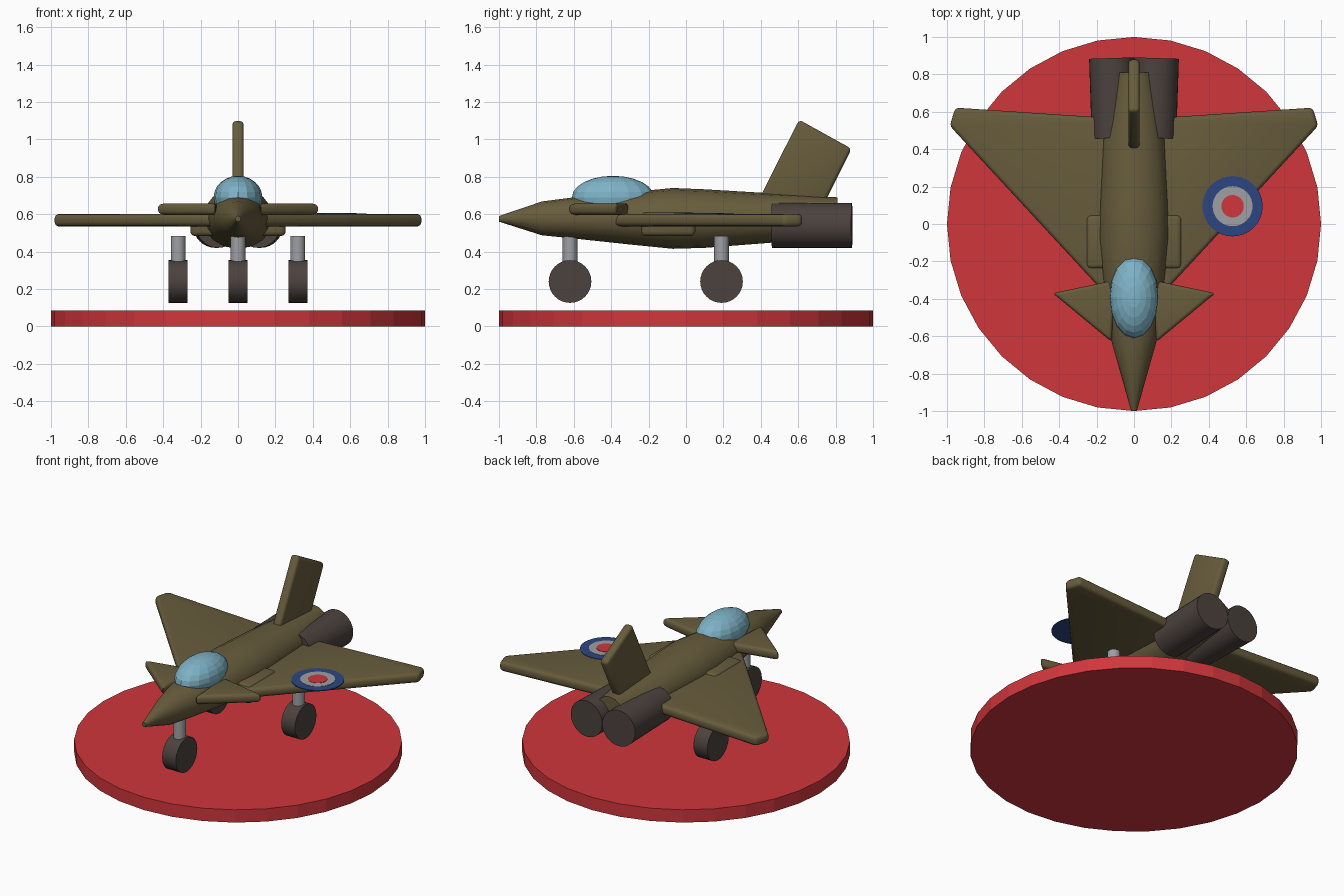
import bpy, bmesh, math
from mathutils import Matrix, Vector

default_cube = bpy.data.objects.get("Cube")
if default_cube:
    bpy.data.objects.remove(default_cube)


def material(name, r, g, b):
    """Flat colour, given as 0-255 screen values and stored linear."""
    lin = [((c / 255 + 0.055) / 1.055) ** 2.4 for c in (r, g, b)] + [1]
    m = bpy.data.materials.new(name)
    m.use_nodes = True
    m.diffuse_color = lin
    m.node_tree.nodes["Principled BSDF"].inputs["Base Color"].default_value = lin
    return m


RED = material("red", 208, 54, 60)
OLIVE = material("olive", 103, 92, 60)
DARK = material("dark brown", 76, 66, 62)
GREY = material("grey", 158, 160, 164)
BLUE = material("blue", 44, 70, 130)
GLASS = material("canopy blue", 126, 178, 198)


def finish(name, bm, mat, smooth=None):
    bmesh.ops.recalc_face_normals(bm, faces=bm.faces[:])
    mesh = bpy.data.meshes.new(name)
    bm.to_mesh(mesh)
    bm.free()
    mesh.materials.append(mat)
    ob = bpy.data.objects.new(name, mesh)
    bpy.context.collection.objects.link(ob)
    if smooth:
        bpy.ops.object.select_all(action="DESELECT")
        ob.select_set(True)
        bpy.context.view_layer.objects.active = ob
        bpy.ops.object.shade_smooth_by_angle(angle=math.radians(smooth))
    return ob


def cylinder(name, start, end, radius, mat, sides=32, smooth=30):
    a, b = Vector(start), Vector(end)
    turn = (b - a).to_track_quat("Z", "Y").to_matrix().to_4x4()
    bm = bmesh.new()
    bmesh.ops.create_cone(bm, cap_ends=True, segments=sides, radius1=radius,
                          radius2=radius, depth=(b - a).length,
                          matrix=Matrix.Translation((a + b) / 2) @ turn)
    return finish(name, bm, mat, smooth)


def slab(name, outline, offset, bevel, mat):
    """Extrude a 3D outline by offset and round its edges."""
    bm = bmesh.new()
    face = bm.faces.new([bm.verts.new(p) for p in outline])
    moved = bmesh.ops.extrude_face_region(bm, geom=[face])["geom"]
    bmesh.ops.translate(bm, vec=offset,
                        verts=[v for v in moved if isinstance(v, bmesh.types.BMVert)])
    if not any(f == face for f in bm.faces):
        bm.faces.new(bm.verts[:len(outline)])
    bmesh.ops.recalc_face_normals(bm, faces=bm.faces[:])
    bmesh.ops.bevel(bm, geom=bm.edges[:], offset=bevel, segments=3,
                    profile=0.5, affect="EDGES", clamp_overlap=True)
    return finish(name, bm, mat, 35)


# Display base
cylinder("base", (0, 0, 0), (0, 0, 0.086), 1, RED, smooth=None)

# Fuselage: elliptical sections of (y, half width, bottom, top)
sections = [(-1, 0.015, 0.56, 0.59), (-0.77, 0.08, 0.487, 0.668),
            (-0.6, 0.128, 0.47, 0.69), (-0.3, 0.167, 0.438, 0.718),
            (-0.07, 0.19, 0.415, 0.74), (0.1, 0.185, 0.42, 0.733),
            (0.45, 0.167, 0.447, 0.712), (0.81, 0.1, 0.49, 0.69)]
SIDES = 16
bm = bmesh.new()
rings = []
for y, w, low, high in sections:
    angles = [2 * math.pi * i / SIDES for i in range(SIDES)]
    rings.append([bm.verts.new((w * math.cos(a), y,
                                (low + high) / 2 + (high - low) / 2 * math.sin(a)))
                  for a in angles])
for r, s in zip(rings, rings[1:]):
    for i in range(SIDES):
        j = (i + 1) % SIDES
        bm.faces.new((r[i], r[j], s[j], s[i]))
bm.faces.new(rings[0])
bm.faces.new(rings[-1])
finish("fuselage", bm, OLIVE, 40)

# Canopy
bm = bmesh.new()
bmesh.ops.create_uvsphere(bm, u_segments=16, v_segments=12, radius=1,
                          matrix=Matrix.Translation((0, -0.39, 0.69))
                          @ Matrix.Diagonal((0.13, 0.22, 0.115, 1)))
finish("canopy", bm, GLASS)

# Tail fin
fin = [(0.37, 0.64), (0.605, 1.105), (0.885, 0.95), (0.73, 0.64)]
slab("tail_fin", [(-0.03, y, z) for y, z in fin], (0.06, 0, 0), 0.02, OLIVE)

# Paired parts
wing = [(0, -0.54), (0.985, 0.525), (0.955, 0.622), (0.1, 0.565), (0, 0.565)]
canard = [(0.12, -0.63), (0.435, -0.37), (0.1, -0.3)]
intake = [(0.1, -0.24), (0.255, -0.24), (0.255, 0.05), (0.1, 0.05)]
for side, label in ((1, "left"), (-1, "right")):
    def flat(points, z):
        return [(side * x, y, z) for x, y in points]

    slab(label + "_wing", flat(wing, 0.535), (0, 0, 0.065), 0.022, OLIVE)
    slab(label + "_canard", flat(canard, 0.596), (0, 0, 0.062), 0.02, OLIVE)
    slab(label + "_intake", flat(intake, 0.483), (0, 0, 0.128), 0.025, OLIVE)
    cylinder(label + "_engine", (side * 0.106, 0.46, 0.54),
             (side * 0.12, 0.887, 0.54), 0.12, DARK)

# Landing gear
for name, x, y in (("nose", 0, -0.62), ("left", 0.32, 0.19), ("right", -0.32, 0.19)):
    cylinder(name + "_gear_leg", (x, y, 0.25), (x, y, 0.484), 0.039, GREY)
    cylinder(name + "_wheel", (x - 0.051, y, 0.24), (x + 0.051, y, 0.24), 0.114, DARK)

# Round marking on the left wing, as stacked thin plates
for name, radius, top, mat in (("outer", 0.161, 0.603, BLUE),
                               ("middle", 0.107, 0.605, GREY),
                               ("inner", 0.06, 0.607, RED)):
    cylinder("marking_" + name, (0.527, 0.095, top - 0.006), (0.527, 0.095, top),
             radius, mat)
